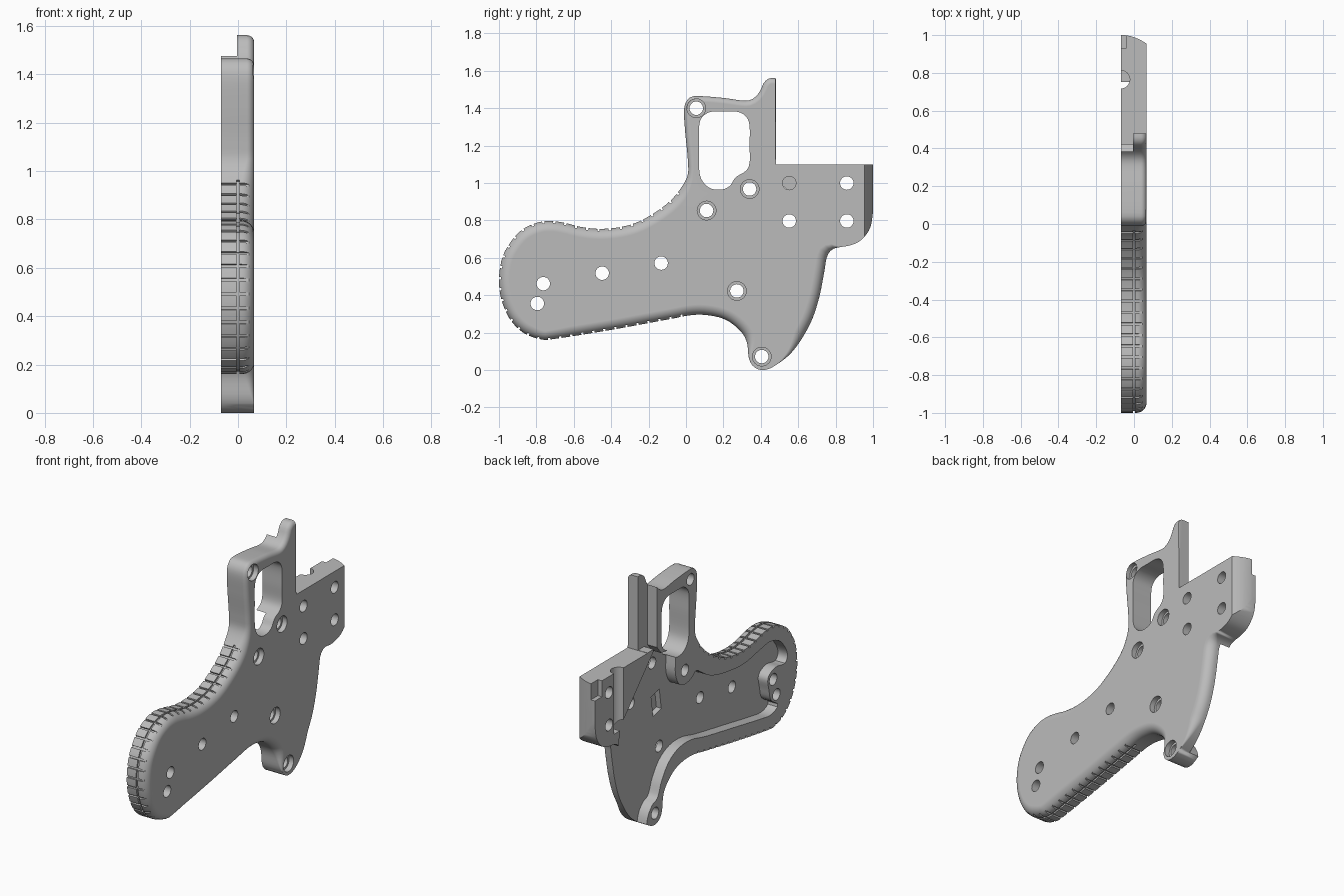
import bpy, bmesh, math
from mathutils import Vector

cube = bpy.data.objects.get("Cube")
if cube:
    bpy.data.objects.remove(cube, do_unlink=True)

BACK, FACE, FLOOR = -0.07, 0.067, -0.004

grey = bpy.data.materials.new("plain_grey")
grey.use_nodes = True
grey.diffuse_color = (0.5, 0.5, 0.5, 1)
grey.node_tree.nodes["Principled BSDF"].inputs["Base Color"].default_value = grey.diffuse_color


def clamp(v):
    return max(0.0, min(1.0, v))


def smooth(points, step=0.02):
    """Spline through the points, resampled to even spacing."""
    p = [Vector(q) for q in points]
    p = [2 * p[0] - p[1]] + p + [2 * p[-1] - p[-2]]
    fine = []
    for a, b, c, d in zip(p, p[1:], p[2:], p[3:]):
        for k in range(12):
            t = k / 12
            fine.append(0.5 * (2 * b + (c - a) * t + (2 * a - 5 * b + 4 * c - d) * t * t
                               + (3 * b - a - 3 * c + d) * t ** 3))
    fine.append(p[-2])
    dist = [0.0]
    for a, b in zip(fine, fine[1:]):
        dist.append(dist[-1] + (b - a).length)
    count = round(dist[-1] / step)
    out, j = [], 0
    for i in range(count + 1):
        s = dist[-1] * i / count
        while j < len(fine) - 2 and dist[j + 1] < s:
            j += 1
        out.append(fine[j].lerp(fine[j + 1], (s - dist[j]) / (dist[j + 1] - dist[j])))
    return out


def normals(path):
    result = []
    for i in range(len(path)):
        t = (path[min(i + 1, len(path) - 1)] - path[max(i - 1, 0)]).normalized()
        result.append(Vector((t.y, -t.x)))
    return result


def finish(name, bm):
    bmesh.ops.remove_doubles(bm, verts=bm.verts, dist=0.00001)
    bmesh.ops.recalc_face_normals(bm, faces=bm.faces)
    mesh = bpy.data.meshes.new(name)
    bm.to_mesh(mesh)
    bm.free()
    mesh.materials.append(grey)
    obj = bpy.data.objects.new(name, mesh)
    bpy.context.collection.objects.link(obj)
    return obj


def skin(bm, rings, closed=True):
    """Join rings of points into a capped tube."""
    loops = [[bm.verts.new(co) for co in ring] for ring in rings]
    for a, b in zip(loops, loops[1:]):
        for i in range(len(a)):
            k = (i + 1) % len(a)
            bm.faces.new((a[i], a[k], b[k], b[i]))
    bm.faces.new(loops[0])
    bm.faces.new(loops[-1])


def across(points, lo, hi):
    return [[(x, p[0], p[1]) for p in points] for x in (lo, hi)]


def upright(points, lo, hi):
    return [[(p[0], p[1], z) for p in points] for z in (lo, hi)]


def circle(a, b, r, n=32):
    return [(a + r * math.cos(math.tau * i / n), b + r * math.sin(math.tau * i / n)) for i in range(n)]


def cut(body, name, solids):
    bm = bmesh.new()
    for rings in solids:
        skin(bm, rings)
    cutter = finish(name, bm)
    cutter.hide_render = True
    mod = body.modifiers.new(name, "BOOLEAN")
    mod.operation, mod.solver, mod.object = "DIFFERENCE", "EXACT", cutter
    bpy.context.view_layer.objects.active = body
    bpy.ops.object.modifier_apply(modifier=name)
    bpy.data.objects.remove(cutter, do_unlink=True)


# Side outline: post, guard, grip, pivot lug, front blade, block
outline = smooth([
    (.48, 1.56), (.445, 1.56), (.415, 1.535), (.4, 1.5), (.37, 1.46), (.32, 1.44), (.2, 1.455),
    (.06, 1.465), (.015, 1.452), (-.01, 1.4), (-.005, 1.28), (.01, 1.12), (.005, 1.03),
    (-.06, .93), (-.14, .86), (-.25, .795), (-.35, .765), (-.46, .755), (-.56, .765),
    (-.64, .785), (-.72, .797), (-.8, .787), (-.89, .74), (-.96, .65), (-.99, .57),
    (-1, .47), (-.985, .37), (-.94, .27), (-.87, .2), (-.78, .165), (-.7, .167),
    (-.4, .215), (-.1, .27), (.04, .295), (.14, .29), (.22, .265), (.29, .21),
    (.325, .15), (.337, .06), (.365, .015), (.41, 0), (.47, .02), (.57, .1), (.66, .24),
    (.71, .38), (.74, .53), (.752, .6), (.775, .64), (.81, .655), (.87, .665),
    (.93, .69), (.98, .75), (.998, .83), (1, .92), (1, 1.1)])
outward = normals(outline)


def rounding(p):
    r = .055 * clamp((p.y - .03) / .15) * clamp((.82 - p.x) / .06)
    return max(0, r - .025 * clamp((p.y - .95) / .1))


# Solid shell with a rounded outer edge
rings = [[(BACK, p.x, p.y) for p in outline] + [(BACK, .48, 1.1)]]
for i in range(8):
    a = i / 7 * math.pi / 2
    ring = []
    for p, n in zip(outline, outward):
        r = rounding(p)
        q = p - n * r * (1 - math.cos(a))
        ring.append((FACE - r * (1 - math.sin(a)), q.x, q.y))
    rings.append(ring + [(FACE, .48, 1.1)])
bm = bmesh.new()
skin(bm, rings)
shell = finish("grip_half_shell", bm)

# Hollow on the inner side, open at the front blade and beside the post
rim = smooth([
    (.2, .99), (.205, .87), (.17, .79), (.11, .765), (.04, .78), (0, .81), (-.05, .78),
    (-.14, .725), (-.27, .69), (-.46, .67), (-.62, .695), (-.73, .71), (-.83, .675),
    (-.9, .58), (-.88, .52), (-.78, .53), (-.71, .49), (-.72, .41), (-.74, .34),
    (-.81, .285), (-.74, .25), (-.62, .265), (-.4, .305), (-.1, .36), (.05, .395),
    (.17, .39), (.27, .34), (.34, .25), (.38, .16), (.43, .135), (.47, .09), (.49, .03), (.5, -.05)])
hollow = [(.95, -.05), (.95, .55), (.77, .6), (.75, .74), (.42, 1.09), (.42, 1.102), (.6, 1.102),
          (.6, 1.7), (.385, 1.7), (.385, 1.1), (.345, 1.05), (.27, 1.04)] + [tuple(p) for p in rim]
cut(shell, "hollow", [across(hollow, -.1, FLOOR)])

# Trigger window
window = smooth([
    (.07, 1.2), (.07, 1.08), (.085, 1.015), (.13, .972), (.19, .965), (.235, .985), (.265, 1.03),
    (.32, 1.065), (.34, 1.11), (.34, 1.2), (.34, 1.3), (.325, 1.35), (.28, 1.38), (.2, 1.382),
    (.13, 1.38), (.085, 1.35), (.07, 1.3), (.07, 1.2)], .015)
cut(shell, "window", [across(window[:-1], -.1, .1)])

# Screw holes with counterbores, and plain pin holes
screws = [(.055, 1.4), (.11, .853), (.34, .968), (.272, .423), (.405, .072)]
pins = [(.86, 1), (.86, .797), (.552, .797), (-.133, .572), (-.448, .518), (-.763, .462), (-.795, .356)]
cut(shell, "holes", [across(circle(*c, .036), -.1, .1) for c in screws + pins]
    + [across(circle(.552, 1, .036), -.02, .1)])
cut(shell, "counterbores", [across(circle(*c, .05), .035, .1) for c in screws])

# Block details: vertical groove, corner notch, bowed end
cut(shell, "rod_groove", [upright(circle(BACK, .765, .048), .72, 1.2)])
cut(shell, "corner_notch", [upright([(-.1, .93), (-.042, .93), (-.042, 1.1), (-.1, 1.1)], 1, 1.2)])
bow = [(BACK + .15 * i / 10, 1.001 - .045 * (i / 9) ** 2) for i in range(11)]
cut(shell, "bowed_end", [upright(bow + [(.1, 1.1), (BACK, 1.1)], .5, 1.2)])

# Shallow pocket in the floor
cut(shell, "pocket", [across([(.25, .65), (.33, .63), (.35, .76), (.27, .78)], -.05, .03)])

# Grip texture: cross grooves and one lengthwise groove
grip = [(p, n) for p, n in zip(outline, outward) if p.x < .03 and p.y < .965]
cross = []
for p, n in grip[1::3]:
    t = Vector((-n.y, n.x)) * .006
    d = n * .011
    cross.append(across([p - t - d, p + t - d, p + t + d, p - t + d], -.1, .045))
cut(shell, "cross_grooves", cross)
track = []
for p, n in grip:
    i, o = p - n * .01, p + n * .015
    track.append([(-.006, *i), (.006, *i), (.006, *o), (-.006, *o)])
cut(shell, "long_groove", [track])

# Smooth shading with crisp edges
for o in bpy.context.selected_objects:
    o.select_set(False)
shell.select_set(True)
bpy.context.view_layer.objects.active = shell
bpy.ops.object.shade_smooth_by_angle(angle=math.radians(32))
weighted = shell.modifiers.new("weighted_normals", "WEIGHTED_NORMAL")
weighted.keep_sharp = True
